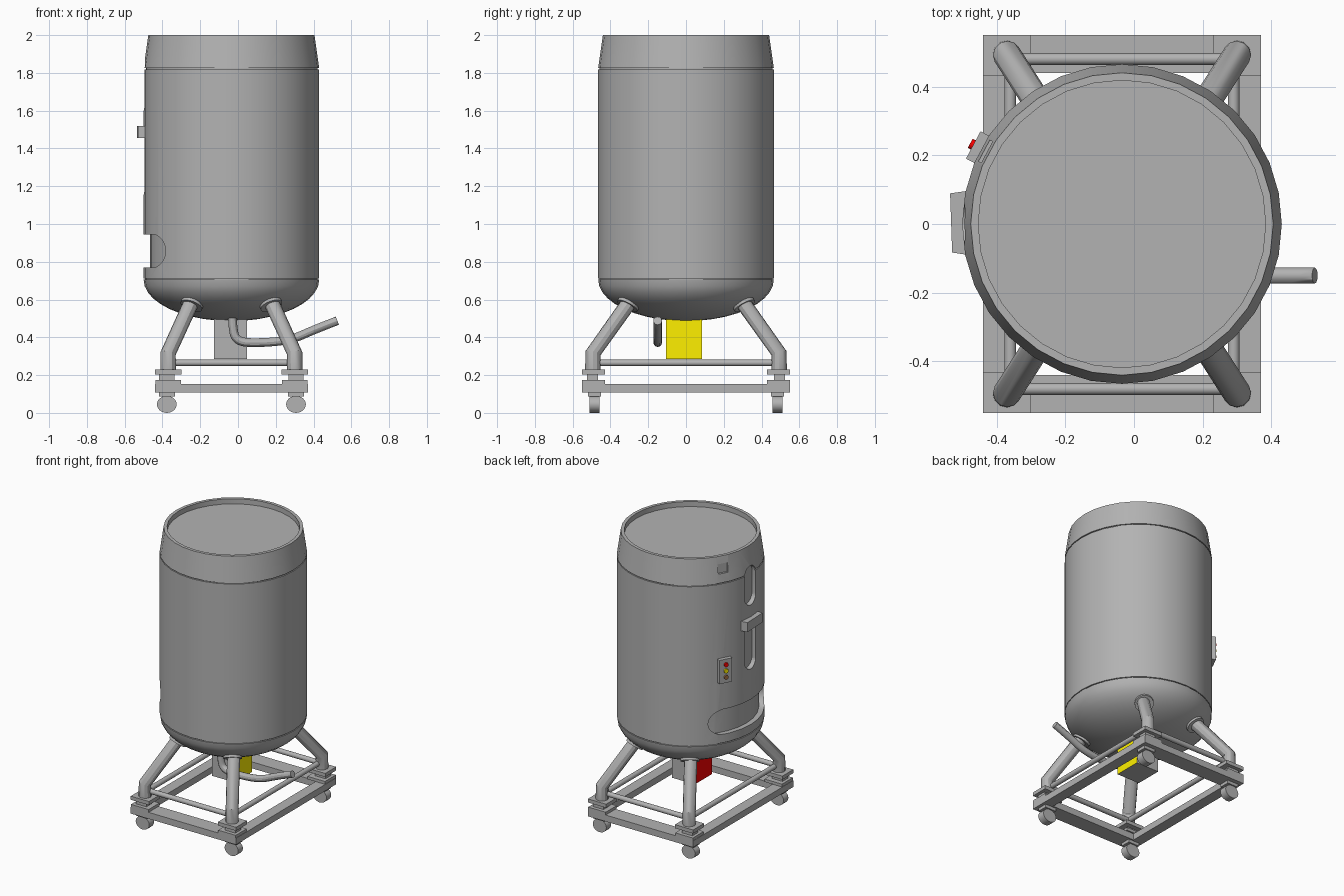
import bpy, bmesh
from math import sin, cos, pi, radians
from mathutils import Vector, Matrix

if "Cube" in bpy.data.objects:
    bpy.data.objects.remove(bpy.data.objects["Cube"])

CX = -0.035   # common axis of tank and frame
R = 0.465     # tank radius


def mat(name, rgb):
    m = bpy.data.materials.new(name)
    m.diffuse_color = (*rgb, 1)
    m.use_nodes = True
    m.node_tree.nodes["Principled BSDF"].inputs["Base Color"].default_value = m.diffuse_color
    return m


GREY = mat("grey", (0.45, 0.45, 0.45))
RED, YELLOW, BROWN = (mat("red", (1.0, 0, 0)), mat("yellow", (1.0, 0.87, 0)),
                      mat("brown", (0.35, 0.16, 0.06)))


def finish(name, bm, material=GREY, smooth=True):
    bmesh.ops.recalc_face_normals(bm, faces=bm.faces)
    me = bpy.data.meshes.new(name)
    bm.to_mesh(me)
    bm.free()
    ob = bpy.data.objects.new(name, me)
    bpy.context.collection.objects.link(ob)
    me.materials.append(material)
    if smooth:
        shade(ob)
    return ob


def activate(ob):
    bpy.ops.object.select_all(action='DESELECT')
    ob.select_set(True)
    bpy.context.view_layer.objects.active = ob


def shade(ob):
    activate(ob)
    bpy.ops.object.shade_smooth_by_angle(angle=radians(30))


def box(name, centre, size, rot=0):
    bm = bmesh.new()
    m = Matrix.Translation(centre) @ Matrix.Rotation(rot, 4, 'Z') @ Matrix.Diagonal((*size, 1))
    bmesh.ops.create_cube(bm, size=1, matrix=m)
    return finish(name, bm, smooth=False)


def rod(name, a, b, r, material=GREY, segs=20):
    a, b = Vector(a), Vector(b)
    q = (b - a).to_track_quat('Z', 'Y').to_matrix().to_4x4()
    bm = bmesh.new()
    bmesh.ops.create_cone(bm, cap_ends=True, segments=segs, radius1=r, radius2=r,
                          depth=(b - a).length, matrix=Matrix.Translation((a + b) / 2) @ q)
    return finish(name, bm, material)


def tube(name, pts, r, kind='POLY'):
    cu = bpy.data.curves.new(name, 'CURVE')
    cu.dimensions = '3D'
    cu.bevel_depth, cu.bevel_resolution, cu.use_fill_caps = r, 4, True
    cu.materials.append(GREY)
    sp = cu.splines.new(kind)
    sp.points.add(len(pts) - 1)
    for p, co in zip(sp.points, pts):
        p.co = (*co, 1)
    if kind == 'NURBS':
        sp.use_endpoint_u, sp.order_u, sp.resolution_u = True, 3, 6
    ob = bpy.data.objects.new(name, cu)
    bpy.context.collection.objects.link(ob)
    activate(ob)
    bpy.ops.object.convert(target='MESH')
    shade(bpy.context.object)


def lathe(name, profile, segs=32):
    bm = bmesh.new()
    vs = [bm.verts.new((r, 0, z)) for r, z in profile]
    es = [bm.edges.new(p) for p in zip(vs, vs[1:])]
    bmesh.ops.spin(bm, geom=vs + es, cent=(0, 0, 0), axis=(0, 0, 1),
                   angle=2 * pi, steps=segs, use_duplicate=False)
    bmesh.ops.remove_doubles(bm, verts=bm.verts, dist=1e-5)
    bmesh.ops.translate(bm, verts=bm.verts, vec=(CX, 0, 0))
    return finish(name, bm)


def slot(name, hy, hz, zc, x_in):
    """Stadium-shaped prism running along x, used as a cutter."""
    r = min(hy, hz)
    bm = bmesh.new()
    vs = []
    for k, (sy, sz) in enumerate([(1, 1), (-1, 1), (-1, -1), (1, -1)]):
        for i in range(9):
            a = (k + i / 8) * pi / 2
            vs.append(bm.verts.new((x_in, sy * (hy - r) + r * cos(a),
                                    zc + sz * (hz - r) + r * sin(a))))
    f = bm.faces.new(vs)
    ext = bmesh.ops.extrude_face_region(bm, geom=[f])
    bmesh.ops.translate(bm, vec=(-0.65 - x_in, 0, 0),
                        verts=[v for v in ext['geom'] if isinstance(v, bmesh.types.BMVert)])
    bmesh.ops.remove_doubles(bm, verts=bm.verts, dist=1e-5)
    return finish(name, bm, smooth=False)


def cut(ob, cutter):
    cutter.hide_render = True
    mod = ob.modifiers.new("cut", 'BOOLEAN')
    mod.object, mod.operation, mod.solver = cutter, 'DIFFERENCE', 'EXACT'
    activate(ob)
    bpy.ops.object.modifier_apply(modifier=mod.name)
    bpy.data.objects.remove(cutter)


# Tank: dished bottom, straight wall with two seam grooves, tapered rim, sunken lid
dome = [(R * sin(t * pi / 20), 0.706 - 0.22 * cos(t * pi / 20)) for t in range(11)]
dome[0] = (0, 0.486)
tank = lathe("tank", dome + [(R - 0.008, 0.706), (R - 0.008, 0.712), (R, 0.712), (R, 1.818),
                             (R - 0.008, 1.818), (R - 0.008, 1.825), (R, 1.825),
                             (0.44, 2.0), (0.418, 2.0), (0.418, 1.965), (0, 1.965)])

# Recesses in the left side of the tank
cut(tank, slot("upper_slot_cutter", 0.06, 0.135, 1.735, CX - R + 0.035))
cut(tank, slot("lower_slot_cutter", 0.06, 0.16, 1.315, CX - R + 0.035))
wide = slot("wide_recess_cutter", 0.305, 0.087, 0.857, -0.2)
cut(wide, lathe("recess_floor_cutter", [(0, 0.6), (0.43, 0.6), (0.43, 1.1), (0, 1.1)]))
cut(tank, wide)

# Control panel with three lamps, and small square pocket above it
A = radians(152)
out = Vector((cos(A), sin(A), 0))


def on_wall(r, z):
    return Vector((CX, 0, z)) + out * r


cut(tank, box("pocket_cutter", on_wall(0.475, 1.917), (0.07, 0.07, 0.065), A))
shade(tank)
box("control_panel", on_wall(0.465, 1.22), (0.05, 0.09, 0.165), A)
for nm, z, m in (("red", 1.265, RED), ("yellow", 1.222, YELLOW), ("brown", 1.178, BROWN)):
    rod(nm + "_lamp", on_wall(0.48, z), on_wall(0.5, z), 0.015, m, 16)

# Bracket above the lower slot, tapering slightly outwards
bracket = box("slot_bracket", (-0.51, 0.003, 1.487), (0.05, 0.172, 0.066))
for v in bracket.data.vertices:
    if v.co.x > -0.51:
        v.co.y *= 1.08
    else:
        v.co.x += 0.006 if v.co.y < 0 else 0

# Hanging box under the tank, coloured on two sides
hang = box("hanging_box", (-0.04, -0.01, 0.392), (0.174, 0.19, 0.214))
for m in (YELLOW, RED):
    hang.data.materials.append(m)
for f in hang.data.polygons:
    f.material_index = 1 if f.normal.x > 0.9 else 2 if f.normal.x < -0.9 else 0

# Outlet hose
tube("outlet_hose", [(-0.03, -0.15, 0.54), (-0.03, -0.15, 0.46), (-0.01, -0.15, 0.375),
                     (0.12, -0.15, 0.37), (0.28, -0.15, 0.385), (0.40, -0.15, 0.44),
                     (0.526, -0.15, 0.488)], 0.023, 'NURBS')

# Base frame beams and cross rods
for s, side in ((-1, "front"), (1, "back")):
    box(side + "_beam", (CX, s * 0.495, 0.131), (0.81, 0.11, 0.045))
    rod(side + "_rod", (CX - 0.34, s * 0.48, 0.265), (CX + 0.34, s * 0.48, 0.265), 0.017)
for s, side in ((-1, "left"), (1, "right")):
    box(side + "_beam", (CX + s * 0.3675, 0, 0.131), (0.075, 0.88, 0.045))
    rod(side + "_rod", (CX + s * 0.325, -0.48, 0.265), (CX + s * 0.325, 0.48, 0.265), 0.017)

# Corners: wheel, stacked mounting plates and bent leg with a thin collar
for sx, nx in ((-1, "left"), (1, "right")):
    for sy, ny in ((-1, "front"), (1, "back")):
        n = ny + "_" + nx + "_"
        x, y = CX + sx * 0.342, sy * 0.485
        wheel = rod(n + "wheel", (0, -0.026, 0), (0, 0.026, 0), 0.045, segs=24)
        wheel.scale.x = 1.16
        wheel.location = (x, y, 0.045)
        box(n + "wheel_mount", (x, y, 0.1), (0.085, 0.07, 0.025))
        px, py = CX + sx * 0.335, sy * 0.49
        box(n + "lower_plate", (px, py, 0.163), (0.135, 0.12, 0.02))
        box(n + "spacer", (x, y + sy * 0.01, 0.19), (0.08, 0.06, 0.05))
        box(n + "upper_plate", (px, py, 0.217), (0.14, 0.12, 0.025))
        knee = Vector((CX + sx * 0.335, sy * 0.493, 0.315))
        top = Vector((CX + sx * 0.205, sy * 0.29, 0.6))
        tube(n + "leg", [(knee.x, knee.y, 0.225), knee, top], 0.041)
        # collar lies flat against the dished bottom
        e = Vector((CX + sx * 0.208, sy * 0.305, 0.577))
        nrm = Vector((sx * 0.208 / R**2, sy * 0.305 / R**2, -0.129 / 0.22**2)).normalized()
        rod(n + "leg_collar", e - nrm * 0.02, e + nrm * 0.014, 0.06, segs=24)
